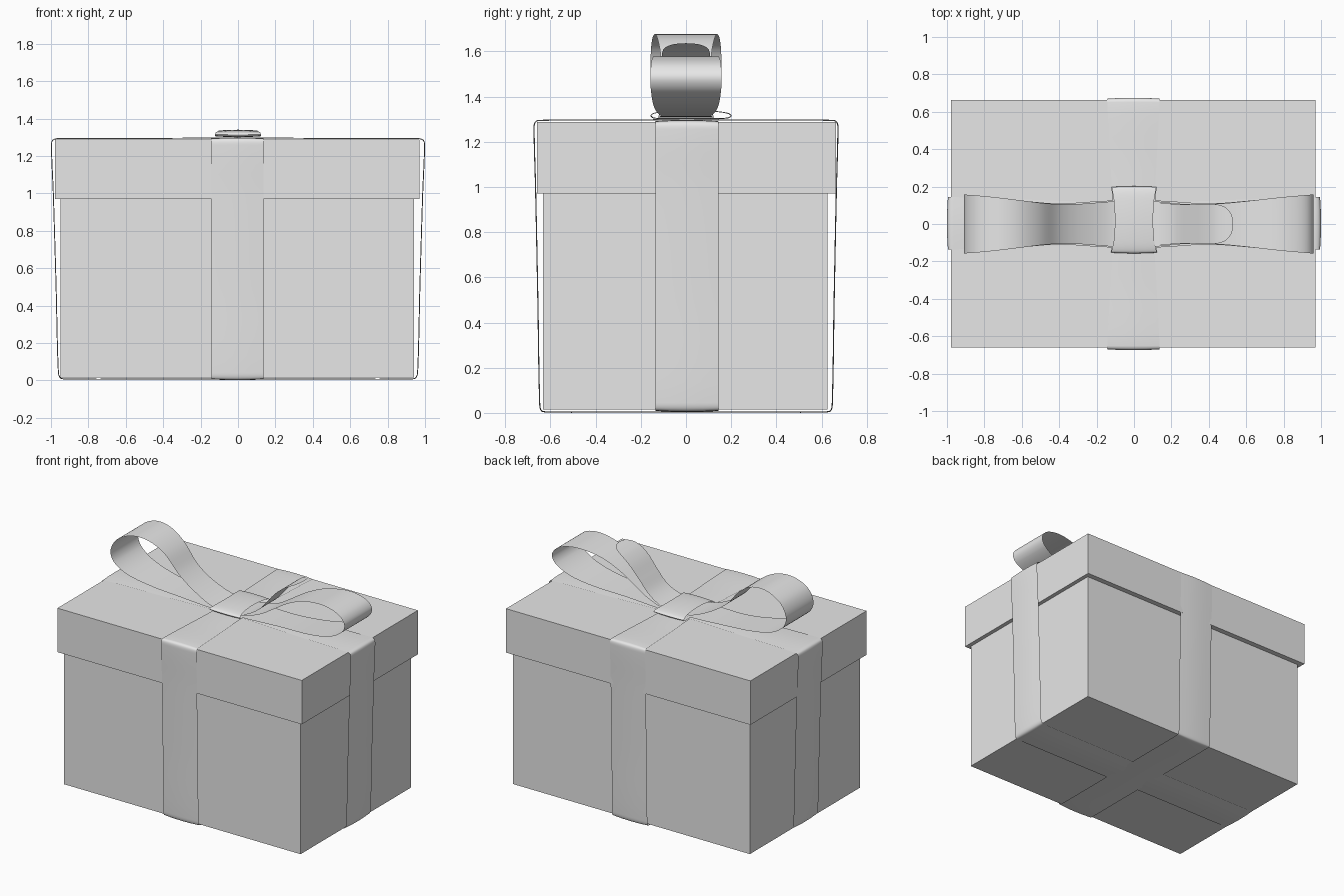
import bpy, bmesh
from mathutils import Vector

if "Cube" in bpy.data.objects:
    bpy.data.objects.remove(bpy.data.objects["Cube"])

grey = bpy.data.materials.new("plain grey")
grey.diffuse_color = (0.8, 0.8, 0.8, 1)
grey.use_nodes = True
grey.node_tree.nodes["Principled BSDF"].inputs["Base Color"].default_value = grey.diffuse_color


def finish(name, bm, smooth=False):
    mesh = bpy.data.meshes.new(name)
    bm.to_mesh(mesh)
    bm.free()
    mesh.materials.append(grey)
    for p in mesh.polygons:
        p.use_smooth = smooth
    ob = bpy.data.objects.new(name, mesh)
    bpy.context.collection.objects.link(ob)
    return ob


def box(name, x0, x1, y0, y1, z0, z1):
    bm = bmesh.new()
    bmesh.ops.create_cube(bm, size=1)
    for v in bm.verts:
        v.co = (x0 + (v.co.x + .5) * (x1 - x0),
                y0 + (v.co.y + .5) * (y1 - y0),
                z0 + (v.co.z + .5) * (z1 - z0))
    return finish(name, bm)


def spline(pts, closed, steps):
    """Smooth curve through (along, height, half width) points."""
    p = [Vector(q) for q in pts]
    n = len(p)
    at = (lambda i: p[i % n]) if closed else (lambda i: p[max(0, min(n - 1, i))])
    out = []
    for i in range(n if closed else n - 1):
        a, b, c, d = at(i - 1), at(i), at(i + 1), at(i + 2)
        # chord-scaled tangents avoid overshoot beside tight corners
        h = (c - b).length
        m0 = (c - a) * (h / max((c - b).length + (b - a).length, 1e-6))
        m1 = (d - b) * (h / max((d - c).length + h, 1e-6))
        for k in range(steps):
            t = k / steps
            out.append(b * (2*t**3 - 3*t*t + 1) + m0 * (t**3 - 2*t*t + t)
                       + c * (3*t*t - 2*t**3) + m1 * (t**3 - t*t))
    if not closed:
        out.append(p[-1])
    return out


def ribbon(name, pts, axis="x", closed=False, bulge=0.0, offset=0.0, steps=5):
    """Thin band following a profile, with a slightly domed cross-section."""
    path = spline(pts, closed, steps)
    n = len(path)
    bm = bmesh.new()
    rows = []
    for i, (a, z, w) in enumerate(path):
        q = path[(i + 1) % n] if closed else path[min(i + 1, n - 1)]
        r = path[i - 1] if closed else path[max(i - 1, 0)]
        tan = Vector((q[0] - r[0], q[1] - r[1])).normalized()
        row = []
        for k in range(-2, 3):
            s = k / 2
            d = bulge * s * s
            u, h, c = a - tan.y * d, z + tan.x * d, s * w + offset
            row.append(bm.verts.new((u, c, h) if axis == "x" else (c, u, h)))
        rows.append(row)
    for i in range(n if closed else n - 1):
        r0, r1 = rows[i], rows[(i + 1) % n]
        for k in range(4):
            f = (r0[k], r1[k], r1[k + 1], r0[k + 1])
            bm.faces.new(f if axis == "y" else f[::-1])
    return finish(name, bm, True)


# Box and lid
box("box_body", -.948, .942, -.632, .626, .015, 1.0)
box("lid", -.979, .971, -.66, .664, .97, 1.287)

# Wrapping bands around the box, tapering towards the bottom and the knot
half = [(.5, .004, .14), (.92, .005, .14), (.952, .012, .14), (.963, .045, .14),
        (.975, .5, .14), (.99, 1.0, .14), (1.0, 1.255, .14), (.993, 1.285, .14),
        (.965, 1.295, .14), (.5, 1.296, .124), (.13, 1.298, .11)]
loop = half + [(-a, z, w) for a, z, w in reversed(half)]
ribbon("long_band", loop, "x", True, .005, .004)
ribbon("cross_band", [(a * .675, z + (.002 if z > 1 else -.003), w) for a, z, w in loop],
       "y", True, .005, -.003)

# Bow loops
ribbon("left_bow_loop", [
    (0, 1.308, .12), (-.13, 1.31, .125), (-.4, 1.317, .11), (-.6, 1.34, .125),
    (-.78, 1.385, .145), (-.88, 1.45, .155), (-.908, 1.525, .157), (-.87, 1.61, .155),
    (-.79, 1.66, .148), (-.7, 1.676, .138), (-.6, 1.655, .126), (-.5, 1.59, .113),
    (-.4, 1.475, .106), (-.28, 1.39, .108), (-.12, 1.322, .12), (0, 1.318, .12)])
ribbon("right_bow_loop", [
    (0, 1.308, .12), (.13, 1.308, .125), (.4, 1.313, .11), (.65, 1.33, .128),
    (.82, 1.365, .145), (.93, 1.425, .155), (.96, 1.485, .158), (.925, 1.54, .155),
    (.84, 1.572, .148), (.74, 1.577, .138), (.6, 1.552, .122), (.47, 1.495, .11),
    (.35, 1.42, .105), (.25, 1.36, .108), (.12, 1.32, .12), (0, 1.316, .12)])

# Loose ribbon end with a rounded tip
ribbon("ribbon_tail", [
    (0, 1.32, .115), (.12, 1.326, .115), (.22, 1.375, .106), (.3, 1.46, .104),
    (.37, 1.54, .108), (.43, 1.59, .106), (.48, 1.616, .094), (.515, 1.63, .062),
    (.525, 1.634, .038), (.53, 1.636, .004)])

# Flattened knot band wrapped over the middle of the bow
ribbon("knot", [
    (-.1, 1.301, .12), (-.145, 1.304, .122), (-.157, 1.315, .122), (-.145, 1.327, .12),
    (-.09, 1.336, .108), (.02, 1.34, .102), (.13, 1.336, .108), (.188, 1.327, .118),
    (.202, 1.315, .12), (.188, 1.304, .12), (.13, 1.301, .115)][::-1],
    "y", True, .004)
